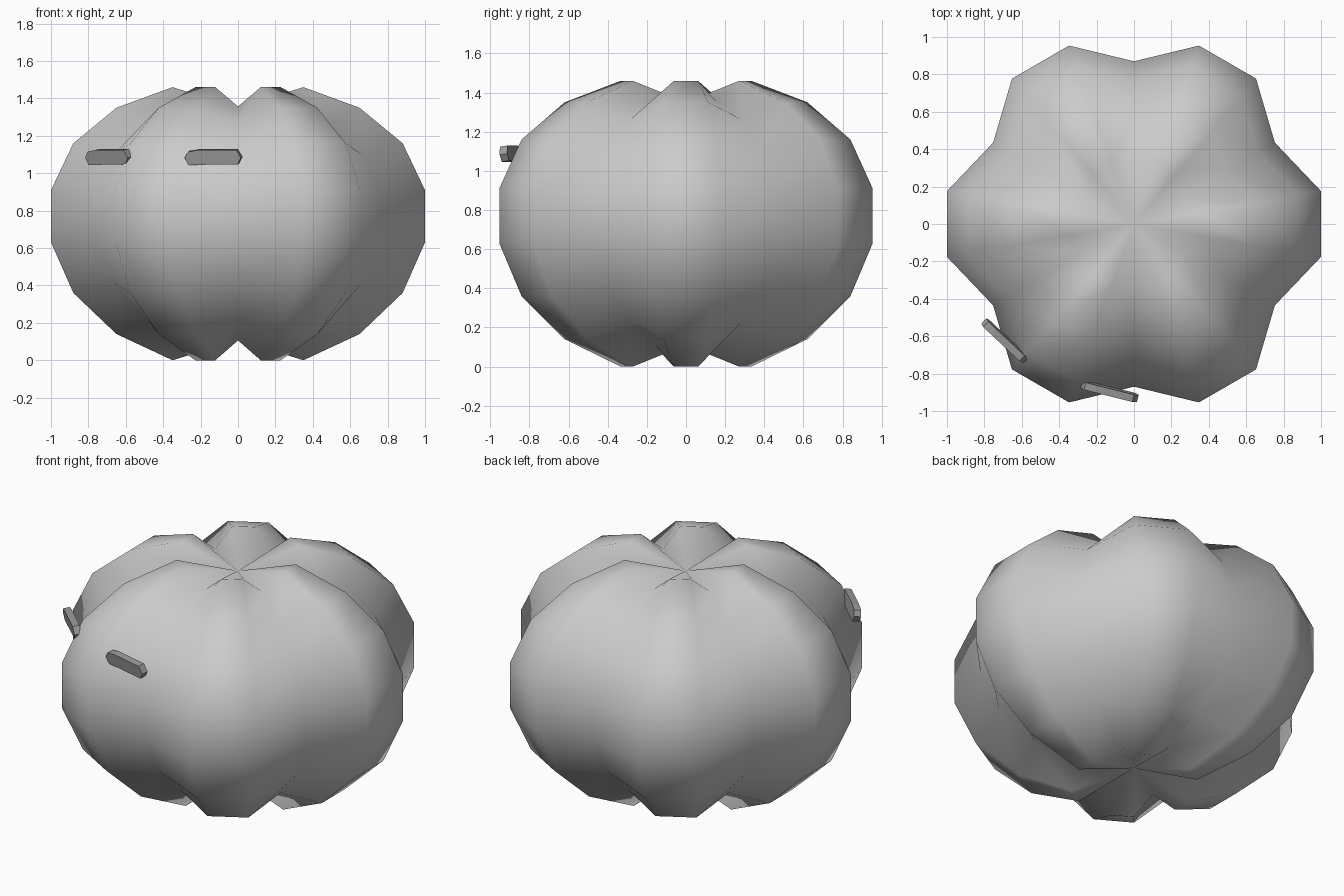
import bpy, bmesh
from math import sin, cos, radians
from mathutils import Euler

cube = bpy.data.objects.get("Cube")
if cube:
    bpy.data.objects.remove(cube, do_unlink=True)


def make_material(name, value):
    mat = bpy.data.materials.new(name)
    mat.use_nodes = True
    color = (value, value, value, 1)
    mat.diffuse_color = color
    mat.node_tree.nodes["Principled BSDF"].inputs["Base Color"].default_value = color
    return mat


def finish(name, bm, mat, smooth):
    bmesh.ops.recalc_face_normals(bm, faces=bm.faces[:])
    for face in bm.faces:
        face.smooth = smooth
    mesh = bpy.data.meshes.new(name)
    bm.to_mesh(mesh)
    bm.free()
    mesh.materials.append(mat)
    obj = bpy.data.objects.new(name, mesh)
    bpy.context.collection.objects.link(obj)
    return obj


light_grey = make_material("light grey", 0.6)
dark_grey = make_material("dark grey", 0.32)

# Lobed body: ridge profile (radius, height), with a groove between each pair of ridges
ridge = [(0.355, 0.0), (0.66, 0.14), (0.894, 0.36), (1.015, 0.63),
         (1.015, 0.91), (0.894, 1.16), (0.66, 1.35), (0.355, 1.46)]
GROOVE, MIDDLE, STEPS = 0.857, 0.74, 18

bm = bmesh.new()
rings = []
for r, z in ridge:
    ring = []
    for i in range(STEPS):
        angle = radians(10 + 20 * i)
        scale = GROOVE if i % 3 == 1 else 1
        ring.append(bm.verts.new((r * scale * cos(angle), r * scale * sin(angle),
                                  MIDDLE + (z - MIDDLE) * scale)))
    rings.append(ring)
bottom = bm.verts.new((0, 0, 0.11))
top = bm.verts.new((0, 0, 1.35))
for i in range(STEPS):
    j = (i + 1) % STEPS
    for low, high in zip(rings, rings[1:]):
        bm.faces.new((low[i], low[j], high[j], high[i]))
    bm.faces.new((bottom, rings[0][j], rings[0][i]))
    bm.faces.new((top, rings[-1][i], rings[-1][j]))
finish("lobed_body", bm, light_grey, True)

# Two small slats on the front, made by extruding a long rounded outline
outline = [(-0.155, 0), (-0.135, 0.032), (-0.08, 0.042), (0.13, 0.042),
           (0.155, 0), (0.135, -0.036), (-0.135, -0.038)]


def slat(name, location, turn):
    bm = bmesh.new()
    face = bm.faces.new([bm.verts.new((u, -0.02, v)) for u, v in outline])
    moved = bmesh.ops.extrude_face_region(bm, geom=[face])["geom"]
    bmesh.ops.translate(bm, vec=(0, 0.04, 0),
                        verts=[g for g in moved if isinstance(g, bmesh.types.BMVert)])
    obj = finish(name, bm, dark_grey, False)
    obj.location = location
    obj.rotation_euler = Euler((radians(8), 0, radians(turn)))


slat("front_slat", (-0.13, -0.895, 1.085), -14)
slat("right_slat", (-0.69, -0.625, 1.085), -43)
